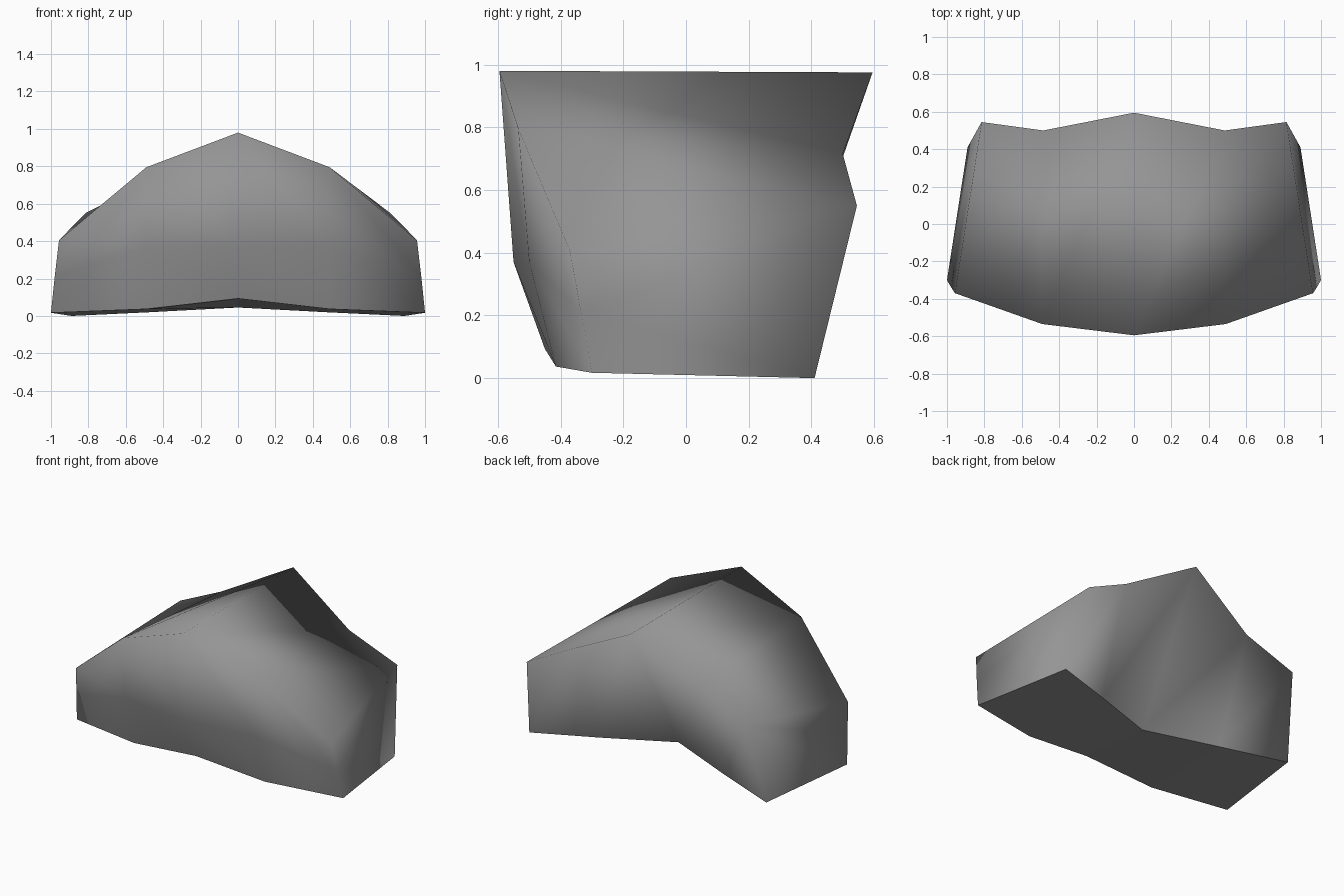
import bpy, bmesh

if "Cube" in bpy.data.objects:
    bpy.data.objects.remove(bpy.data.objects["Cube"])

# Half columns from centre outwards, each listed top to bottom (x, y, z)
FRONT = [
    [(0, -.595, .98), (0, -.55, .37), (0, -.45, .093)],
    [(.49, -.535, .795), (.49, -.50, .37), (.49, -.415, .037)],
    [(.957, -.37, .405), (.98, -.335, .21), (1, -.30, .017)],
]
BACK = [
    [(0, .595, .975), (0, .08, .045)],
    [(.485, .50, .715), (.47, .26, .02)],
    [(.815, .545, .55), (.89, .41, 0)],
]

bm = bmesh.new()


def full_width(half):
    """Turn half columns into a left-to-right row of vertex columns."""
    left = [[(-x, y, z) for x, y, z in col] for col in half[:0:-1]]
    return [[bm.verts.new(p) for p in col] for col in left + half]


front, back = full_width(FRONT), full_width(BACK)
underside = []
for i in range(4):
    f0, f1, b0, b1 = front[i], front[i + 1], back[i], back[i + 1]
    for k in range(2):                                    # front wall
        bm.faces.new((f0[k], f0[k + 1], f1[k + 1], f1[k]))
    bm.faces.new((b0[0], b1[0], b1[1], b0[1]))            # back wall
    bm.faces.new((f0[0], f1[0], b1[0], b0[0]))            # top
    underside.append(bm.faces.new((f0[2], b0[1], b1[1], f1[2])))
for f, b in ((front[0], back[0]), (front[-1], back[-1])):  # end walls
    bm.faces.new((f[0], f[1], f[2], b[1], b[0]))
bmesh.ops.recalc_face_normals(bm, faces=bm.faces)

# Smooth shell with a crisp flat underside
for face in bm.faces:
    face.smooth = True
for face in underside:
    face.smooth = False
    for e in face.edges:
        if any(o not in underside for o in e.link_faces):
            e.smooth = False

mesh = bpy.data.meshes.new("curved_shell")
bm.to_mesh(mesh)
bm.free()
shell = bpy.data.objects.new("curved_shell", mesh)
bpy.context.collection.objects.link(shell)

grey = bpy.data.materials.new("mid_grey")
grey.diffuse_color = (.3, .3, .3, 1)
grey.use_nodes = True
grey.node_tree.nodes["Principled BSDF"].inputs["Base Color"].default_value = grey.diffuse_color
mesh.materials.append(grey)
